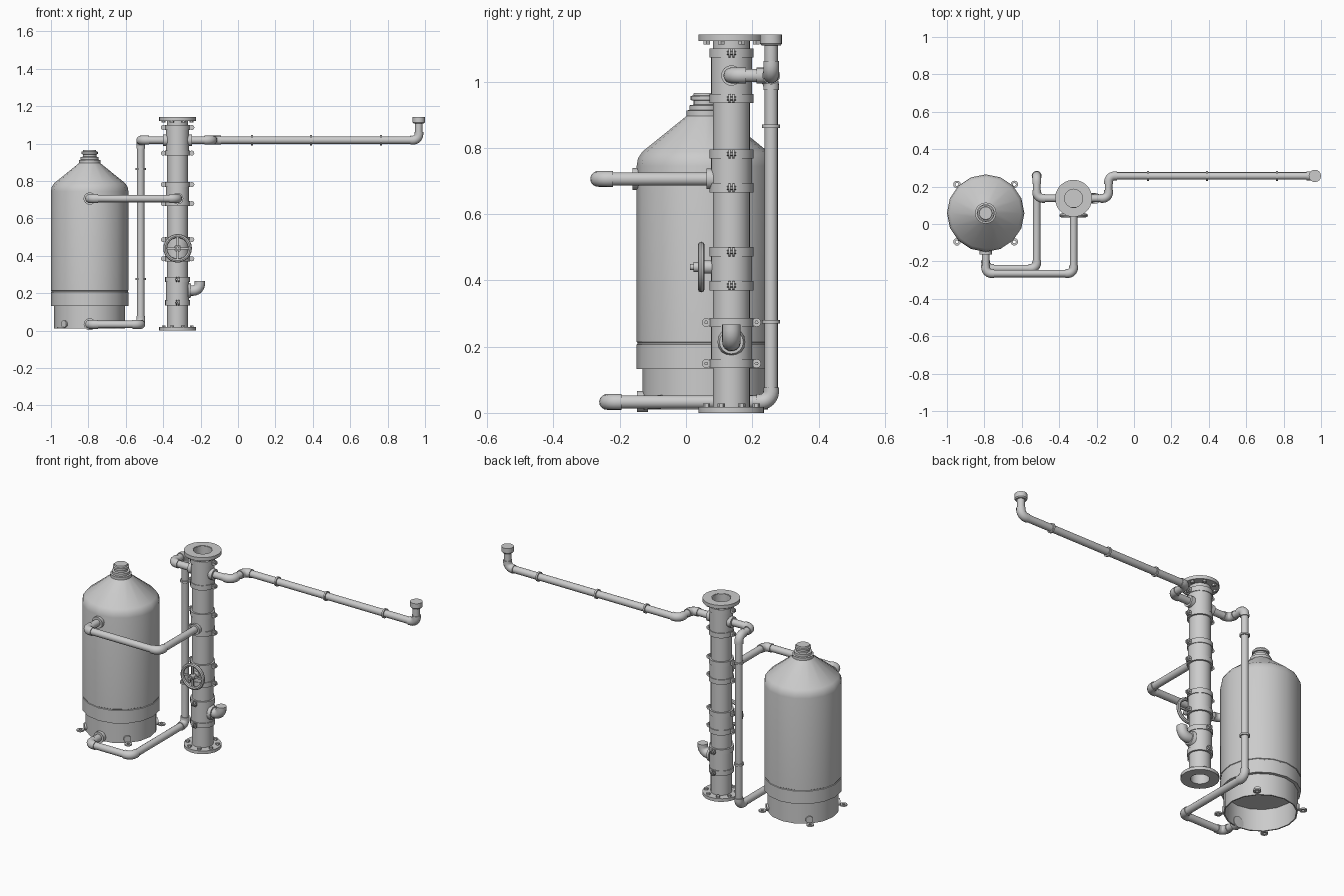
import bpy, bmesh, math
from mathutils import Vector, Matrix

if "Cube" in bpy.data.objects:
    bpy.data.objects.remove(bpy.data.objects["Cube"])

X, Y, Z = Vector((1, 0, 0)), Vector((0, 1, 0)), Vector((0, 0, 1))


def finish(name, bm):
    bmesh.ops.recalc_face_normals(bm, faces=bm.faces)
    me = bpy.data.meshes.new(name)
    bm.to_mesh(me)
    bm.free()
    ob = bpy.data.objects.new(name, me)
    bpy.context.collection.objects.link(ob)
    bpy.ops.object.select_all(action='DESELECT')
    ob.select_set(True)
    bpy.context.view_layer.objects.active = ob
    bpy.ops.object.shade_smooth_by_angle(angle=math.radians(35))
    return ob


def lathe(name, profile, x, y, seg=24, closed=False):
    """Revolve (radius, z) points around a vertical axis."""
    bm = bmesh.new()
    vs = [bm.verts.new((x + r, y, z)) for r, z in profile]
    pairs = list(zip(vs, vs[1:])) + ([(vs[-1], vs[0])] if closed else [])
    edges = [bm.edges.new(p) for p in pairs]
    bmesh.ops.spin(bm, geom=vs + edges, cent=(x, y, 0), axis=Z,
                   angle=math.tau, steps=seg, use_duplicate=False)
    bmesh.ops.remove_doubles(bm, verts=bm.verts, dist=1e-5)
    return finish(name, bm)


def add_cyl(bm, a, b, r, r2=None, seg=16):
    a, b = Vector(a), Vector(b)
    d = b - a
    m = Matrix.Translation((a + b) / 2) @ Z.rotation_difference(d).to_matrix().to_4x4()
    bmesh.ops.create_cone(bm, cap_ends=True, segments=seg, radius1=r,
                          radius2=r if r2 is None else r2, depth=d.length, matrix=m)


def add_box(bm, c, size):
    bmesh.ops.create_cube(bm, size=1, matrix=Matrix.Translation(c) @ Matrix.Diagonal((*size, 1)))


def cyls(name, specs, seg=16):
    bm = bmesh.new()
    for s in specs:
        add_cyl(bm, *s, seg=seg)
    return finish(name, bm)


def add_tube(bm, pts, r, seg=14):
    """Sweep a circle along a path."""
    n = len(pts)
    t = (pts[1] - pts[0]).normalized()
    u = t.orthogonal().normalized()
    rings = []
    for i, p in enumerate(pts):
        new = (pts[min(i + 1, n - 1)] - pts[max(i - 1, 0)]).normalized()
        u = t.rotation_difference(new) @ u
        t = new
        v = t.cross(u)
        rings.append([bm.verts.new(p + r * (u * math.cos(a) + v * math.sin(a)))
                      for a in (math.tau * k / seg for k in range(seg))])
    for A, B in zip(rings, rings[1:]):
        for k in range(seg):
            bm.faces.new((A[k], A[k - 1], B[k - 1], B[k]))
    bm.faces.new(rings[0])
    bm.faces.new(rings[-1])


def pipe(name, corners, r=0.02, bend=0.032):
    """Straight runs plus slightly thicker elbow fittings at each corner."""
    pts = [Vector(c) for c in corners]
    path, bm = [pts[0]], bmesh.new()
    for a, c, b in zip(pts, pts[1:], pts[2:]):
        d1, d2 = (a - c).normalized(), (b - c).normalized()
        mid = c + bend * (d1 + d2)
        arc = [mid - bend * (d2 * math.cos(t) + d1 * math.sin(t))
               for t in (math.pi / 2 * k / 6 for k in range(7))]
        path += arc
        add_tube(bm, [arc[0] + d1 * 0.012] + arc + [arc[-1] + d2 * 0.012], r + 0.004)
    add_tube(bm, path + [pts[-1]], r)
    return finish(name, bm)


# tank: open skirt, overhanging barrel, shoulder
TX, TY = -0.793, 0.058
lathe("tank_body", [(0, .135), (.183, .135), (.183, .01), (.19, .01), (.19, .132), (.207, .132),
                    (.207, .206), (.204, .208), (.204, .212), (.207, .214), (.207, .745),
                    (.203, .768), (.19, .788), (.06, .893), (.05, .905), (0, .905)], TX, TY, 16)
lathe("tank_cap", [(0, .895), (.057, .895), (.057, .912), (.048, .914), (.048, .928), (.036, .93),
                   (.036, .942), (.044, .944), (.044, .956), (.036, .958), (.034, .966),
                   (0, .966)], TX, TY, 16)

# tank feet: four upright tabs with flat anchor rings
for i, (sx, sy) in enumerate([(1, 1), (-1, 1), (-1, -1), (1, -1)]):
    d = Vector((sx, sy, 0)).normalized()
    base = Vector((TX, TY, 0))
    lathe(f"foot_ring_{i}", [(.008, .012), (.02, .012), (.02, .02), (.008, .02)],
          *(base + d * .217).xy, 12, True)
    cyls(f"foot_tab_{i}", [(base + d * .182 + Z * .035, base + d * .197 + Z * .035, .02),
                           (base + d * .19 + Z * .016, base + d * .206 + Z * .016, .004)], 12)

# column: hollow stepped tube
CX, CY = -0.323, 0.137
sections = [(.135, .287), (.37, .50), (.665, .795), (.935, 1.10)]
prof = [(.049, 0), (.056, 0)]
for a, b in sections:
    prof += [(.056, a), (.062, a), (.062, b), (.056, b)]
lathe("column_tube", prof + [(.056, 1.14), (.049, 1.14)], CX, CY, 24, True)

# end flanges with bolts
for nm, z0, z1, zb in [("bottom", 0, .018, .028), ("top", 1.122, 1.142, 1.112)]:
    lathe(f"{nm}_flange", [(.052, z0), (.099, z0), (.099, z1), (.052, z1)], CX, CY, 28, True)
    bolts = []
    for k in range(8):
        a = math.tau * (k + .5) / 8
        p = Vector((CX + .081 * math.cos(a), CY + .081 * math.sin(a), 0))
        bolts.append((p + Z * (z0 + .005), p + Z * zb, .011))
    cyls(f"{nm}_flange_bolts", bolts, 6)
cyls("valve_disc", [((CX, CY, .43), (CX, CY, .44), .05)], 24)

# clamp rings with bolted ears; the lowest pair is turned a quarter
for i, (a, b) in enumerate(sections):
    out, side = (Y, X) if i == 0 else (X, Y)
    for j, (lo, hi) in enumerate([(a, a + .028), (b - .028, b)]):
        lathe(f"clamp_{i}_{j}", [(.06, lo), (.066, lo), (.066, hi), (.06, hi)], CX, CY, 24, True)
        bm = bmesh.new()
        for s in (-1, 1):
            c = Vector((CX, CY, (lo + hi) / 2)) + out * s * .076
            for t in (-1, 1):
                add_cyl(bm, c + side * t * .003, c + side * t * .009, .0135, seg=12)
                add_box(bm, c - out * s * .007 + side * t * .006,
                        out * .014 + side * .006 + Z * .022)
            add_cyl(bm, c - side * .014, c + side * .014, .006, seg=6)
        finish(f"clamp_ears_{i}_{j}", bm)

# valve hand wheel
WZ, WY = .44, .046
bm = bmesh.new()
ring = [Vector((CX + .066 * math.cos(a), WY, WZ + .066 * math.sin(a)))
        for a in (math.tau * k / 24 for k in range(24))]
rows = []
for p in ring:
    rad = (p - Vector((CX, WY, WZ))).normalized()
    rows.append([bm.verts.new(p + .0105 * (rad * math.cos(t) + Y * math.sin(t)))
                 for t in (math.tau * k / 8 for k in range(8))])
for k in range(24):
    for m in range(8):
        bm.faces.new((rows[k][m], rows[k - 1][m], rows[k - 1][m - 1], rows[k][m - 1]))
add_box(bm, (CX, WY, WZ), (.13, .008, .01))
add_box(bm, (CX, WY, WZ), (.01, .008, .13))
add_cyl(bm, (CX, .022, WZ), (CX, .06, WZ), .015)
add_cyl(bm, (CX, .012, WZ), (CX, .024, WZ), .009)
add_cyl(bm, (CX, .055, WZ), (CX, .09, WZ), .02)
finish("hand_wheel", bm)

# upturned spout
bm = bmesh.new()
arc = [Vector((-.24 + .036 * math.sin(t), CY, .25 - .036 * math.cos(t)))
       for t in (math.pi / 2 * k / 6 for k in range(7))]
add_tube(bm, [Vector((-.275, CY, .214))] + arc + [Vector((-.204, CY, .266))], .028)
add_cyl(bm, (-.268, CY, .214), (-.25, CY, .214), .042, .036)
finish("spout", bm)

# pipe runs
pipe("upper_pipe", [(TX, -.13, .706), (TX, -.265, .706), (CX, -.265, .706), (CX, .09, .706)])
pipe("return_pipe", [(TX, -.12, .033), (TX, -.238, .033), (-.52, -.238, .033),
                     (-.52, .257, .033), (-.52, .257, 1.018), (-.52, CY, 1.018), (CX - .05, CY, 1.018)])
pipe("outlet_pipe", [(CX + .05, CY, 1.018), (-.136, CY, 1.018), (-.136, .257, 1.018),
                     (.967, .257, 1.018), (.967, .257, 1.125)])
lathe("outlet_cap", [(0, 1.108), (.028, 1.108), (.033, 1.114), (.033, 1.142), (0, 1.142)], .967, .257, 16)

# collars where pipes meet tank and column
cyls("pipe_collars", [
    ((TX, -.135, .706), (TX, -.162, .706), .033), ((CX, .085, .706), (CX, .062, .706), .031),
    ((TX, -.115, .034), (TX, -.148, .034), .032),
    ((CX - .05, CY, 1.018), (CX - .078, CY, 1.018), .031),
    ((CX + .05, CY, 1.018), (CX + .078, CY, 1.018), .031)])

# thin joint rings and support tabs on long runs
cyls("joint_rings", [((x - .005, .257, 1.018), (x + .005, .257, 1.018), .027) for x in (.075, .39, .765)]
     + [((-.52, .257, z - .005), (-.52, .257, z + .005), .027) for z in (.275, .865)])
